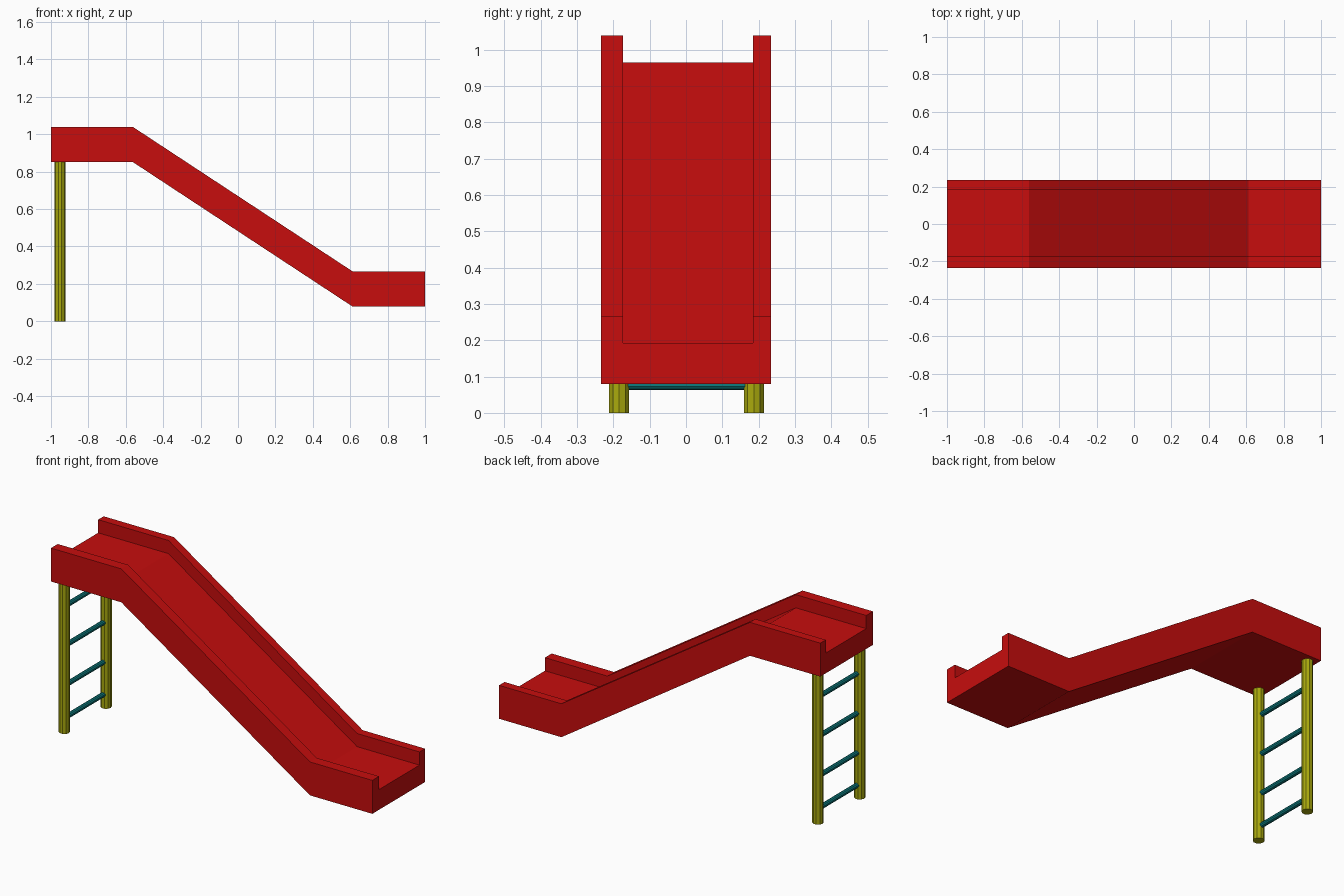
import bpy, bmesh
from math import pi

if "Cube" in bpy.data.objects:
    bpy.data.objects.remove(bpy.data.objects["Cube"])


def material(name, rgb):
    m = bpy.data.materials.new(name)
    m.diffuse_color = (*rgb, 1)
    m.use_nodes = True
    m.node_tree.nodes["Principled BSDF"].inputs["Base Color"].default_value = m.diffuse_color
    return m


red = material("red", (0.57, 0.004, 0.004))
yellow = material("yellow", (0.4, 0.4, 0.004))
teal = material("teal", (0.004, 0.21, 0.22))


def cylinder(name, radius, length, sides, loc, rot, mat):
    bpy.ops.mesh.primitive_cylinder_add(vertices=sides, radius=radius, depth=length,
                                        location=loc, rotation=rot)
    ob = bpy.context.object
    ob.name = name
    ob.data.materials.append(mat)
    return ob


# slide: U-shaped channel section swept along the bent path
path = [(-1.0, 0.851), (-0.562, 0.851), (0.612, 0.079), (1.0, 0.079)]
section = [(-0.234, 0), (0.234, 0), (0.234, 0.188), (0.185, 0.188),
           (0.185, 0.114), (-0.174, 0.114), (-0.174, 0.188), (-0.234, 0.188)]
bm = bmesh.new()
rings = [[bm.verts.new((x, y, z + h)) for y, h in section] for x, z in path]
n = len(section)
for a, b in zip(rings, rings[1:]):
    for i in range(n):
        j = (i + 1) % n
        bm.faces.new((a[i], a[j], b[j], b[i]))
# end caps
bm.faces.new(rings[0])
bm.faces.new(rings[-1])
bmesh.ops.recalc_face_normals(bm, faces=bm.faces)
mesh = bpy.data.meshes.new("slide")
bm.to_mesh(mesh)
bm.free()
mesh.materials.append(red)
bpy.context.collection.objects.link(bpy.data.objects.new("slide", mesh))

# ladder posts (ten-sided, corners along x)
X, Y0, Y1 = -0.952, -0.184, 0.187
for name, y in (("front_post", Y0), ("back_post", Y1)):
    cylinder(name, 0.029, 0.856, 10, (X, y, 0.428), (0, 0, pi / 2), yellow)

# ladder rungs
for i, z in enumerate((0.077, 0.259, 0.482, 0.705)):
    cylinder(f"rung_{i + 1}", 0.0135, Y1 - Y0, 10, (X, (Y0 + Y1) / 2, z),
             (pi / 2, 0, 0), teal)
